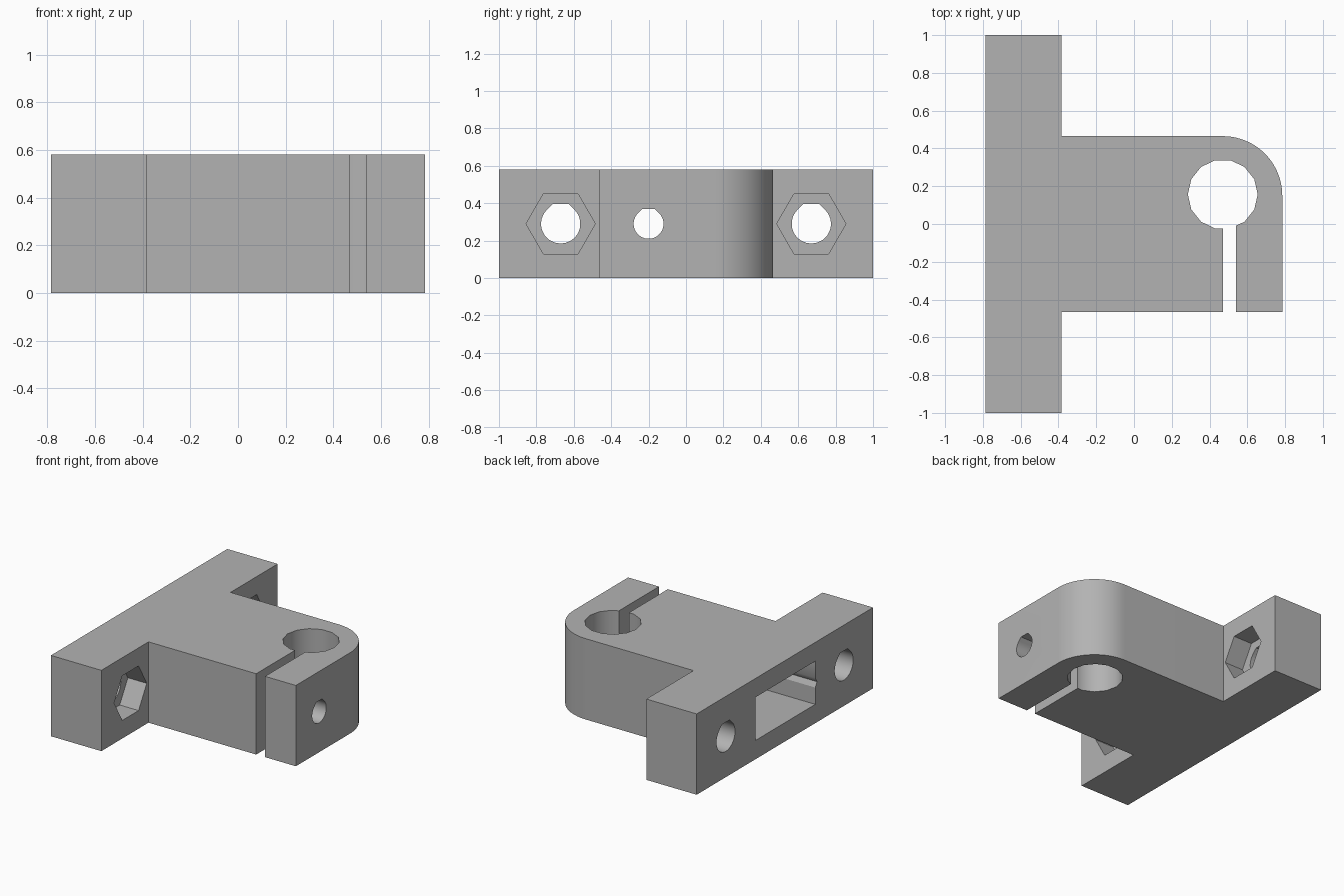
import bpy, bmesh, math

cube = bpy.data.objects.get("Cube")
if cube:
    bpy.data.objects.remove(cube, do_unlink=True)

H = 0.58            # height of the bracket
MID = H / 2         # height of every cross hole
LEFT, STEP, END = -0.785, -0.385, 0.785
ARM = 0.465         # half width of the arm
ROD_X, ROD_Y, ROD_R = 0.47, 0.157, 0.185

grey = bpy.data.materials.new("plain_grey")
grey.use_nodes = True
grey.diffuse_color = (0.45, 0.45, 0.45, 1)
grey.node_tree.nodes["Principled BSDF"].inputs["Base Color"].default_value = grey.diffuse_color


def arc(cx, cy, r, start, stop, steps):
    angles = [math.radians(start + (stop - start) * i / steps) for i in range(steps + 1)]
    return [(cx + r * math.cos(a), cy + r * math.sin(a)) for a in angles]


def prism(name, outline, axis, low, high):
    """Extrude a closed outline along z, or a (y, z) outline along x."""
    bm = bmesh.new()
    place = (lambda p: (p[0], p[1], low)) if axis == "z" else (lambda p: (low, p[0], p[1]))
    face = bm.faces.new([bm.verts.new(place(p)) for p in outline])
    new = bmesh.ops.extrude_face_region(bm, geom=[face])["geom"]
    offset = (0, 0, high - low) if axis == "z" else (high - low, 0, 0)
    bmesh.ops.translate(bm, vec=offset, verts=[g for g in new if isinstance(g, bmesh.types.BMVert)])
    bmesh.ops.recalc_face_normals(bm, faces=bm.faces)
    mesh = bpy.data.meshes.new(name)
    bm.to_mesh(mesh)
    bm.free()
    mesh.materials.append(grey)
    obj = bpy.data.objects.new(name, mesh)
    bpy.context.collection.objects.link(obj)
    return obj


def teardrop(y, r):
    """Round hole with a small flat roof."""
    f = r * (math.sqrt(2) - 1)
    return arc(y, MID, r, 135, 405, 27) + [(y + f, MID + r), (y - f, MID + r)]


def hexagon(y, r):
    return arc(y, MID, r, 0, 300, 5)


# Bracket outline: cross bar, arm with rounded corner, split rod clamp
side = 360 / 14
outline = [(LEFT, -1), (STEP, -1), (STEP, -ARM), (ROD_X, -ARM), (ROD_X, -0.023)]
outline += arc(ROD_X, ROD_Y, ROD_R, 24 * side, 12 * side, 12)
outline += [(0.54, -0.009), (0.54, -ARM), (END, -ARM)]
outline += arc(ROD_X, ARM - (END - ROD_X), END - ROD_X, 0, 90, 20)
outline += [(STEP, ARM), (STEP, 1), (LEFT, 1)]
bracket = prism("clamp_bracket", outline, "z", 0, H)

# Mounting holes with nut recesses on both ends of the bar
cutters = []
for y in (-0.67, 0.67):
    cutters.append(prism("mount_hole_cutter", teardrop(y, 0.105), "x", LEFT - 0.1, STEP + 0.1))
    cutters.append(prism("nut_recess_cutter", hexagon(y, 0.185), "x", STEP - 0.15, STEP + 0.1))

# Rear pocket, clamp nut channel and clamp screw hole
pocket = [(-0.345, 0.135), (0.335, 0.135), (0.335, 0.445), (-0.345, 0.445)]
cutters.append(prism("pocket_cutter", pocket, "x", LEFT - 0.1, -0.1))
cutters.append(prism("clamp_nut_cutter", hexagon(-0.2, 0.165), "x", LEFT - 0.08, 0.05))
cutters.append(prism("clamp_screw_cutter", teardrop(-0.2, 0.08), "x", -0.3, END + 0.1))

bpy.ops.object.select_all(action="DESELECT")
bracket.select_set(True)
bpy.context.view_layer.objects.active = bracket
for cutter in cutters:
    cutter.hide_render = True
    cut = bracket.modifiers.new(cutter.name, "BOOLEAN")
    cut.operation, cut.solver, cut.object = "DIFFERENCE", "EXACT", cutter
    bpy.ops.object.modifier_apply(modifier=cut.name)
    bpy.data.objects.remove(cutter, do_unlink=True)

bpy.ops.object.shade_smooth_by_angle(angle=math.radians(30))
